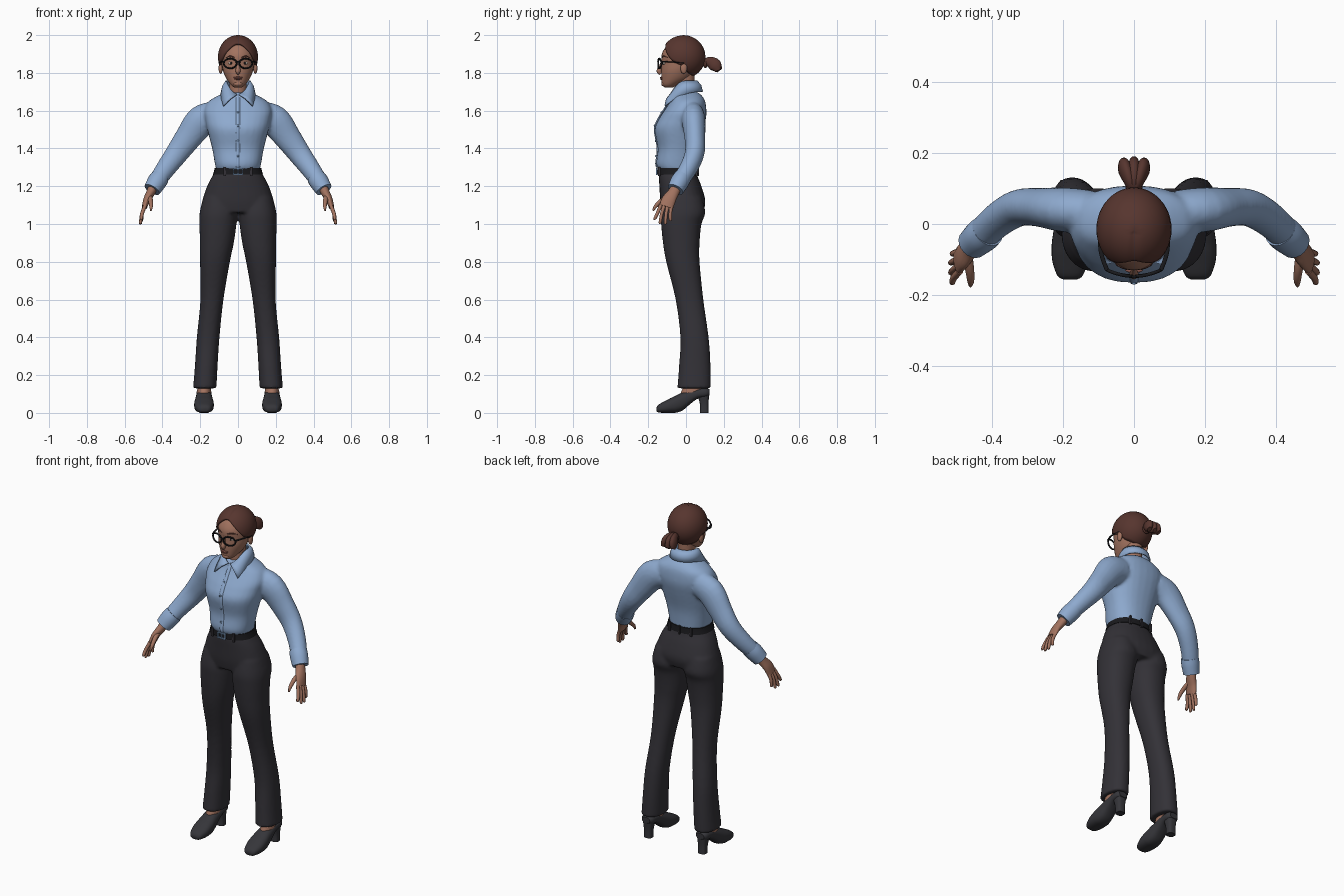
import bpy, bmesh, math
from mathutils import Vector

if "Cube" in bpy.data.objects:
    bpy.data.objects.remove(bpy.data.objects["Cube"])

def material(name, r, g, b):
    m = bpy.data.materials.new(name)
    m.diffuse_color = (r, g, b, 1)
    m.use_nodes = True
    m.node_tree.nodes["Principled BSDF"].inputs["Base Color"].default_value = m.diffuse_color
    return m

SKIN = material("skin", 0.36, 0.17, 0.115)
HAIR = material("brown_hair", 0.095, 0.036, 0.028)
SHIRT = material("blue_cotton", 0.27, 0.40, 0.62)
CLOTH = material("charcoal_cloth", 0.033, 0.031, 0.038)
SHOE = material("dark_leather", 0.036, 0.036, 0.042)
BLACK = material("black", 0.010, 0.010, 0.012)
METAL = material("buckle_metal", 0.20, 0.32, 0.50)
LIPS = material("lips", 0.27, 0.10, 0.08)
WHITE = material("eye_white", 0.60, 0.52, 0.45)

def dense(rows, k=4):
    """Catmull-Rom interpolation of parameter rows."""
    out = []
    for i in range(len(rows) - 1):
        p0, p1, p2 = rows[max(i - 1, 0)], rows[i], rows[i + 1]
        p3 = rows[min(i + 2, len(rows) - 1)]
        for j in range(k):
            t = j / k
            out.append([0.5 * (2 * b + (c - a) * t + (2 * a - 5 * b + 4 * c - d) * t * t
                        + (3 * b - a - 3 * c + d) * t ** 3) for a, b, c, d in zip(p0, p1, p2, p3)])
    return out + [list(rows[-1])]

def oval(c, u, v, a, b, p=2.0, n=28):
    pts = []
    for i in range(n):
        t = 2 * math.pi * i / n
        x, y = math.cos(t), math.sin(t)
        pts.append(c + u * a * math.copysign(abs(x) ** (2 / p), x)
                   + v * b * math.copysign(abs(y) ** (2 / p), y))
    return pts

def levels(rows, p=2.0, side=1):
    """Horizontal rings from rows of z, x centre, x radius, front y, back y."""
    return [oval(Vector((side * x, (f + k) / 2, z)), Vector((1, 0, 0)), Vector((0, 1, 0)),
                 r, (k - f) / 2, p) for z, x, r, f, k in dense(rows)]

def tube(rows, side=1, n=20, k=4, ref=(0, 1, 0)):
    """Rings across a path from rows of x, y, z, radius, second radius."""
    d = dense(rows, k)
    pts = [Vector((side * r[0], r[1], r[2])) for r in d]
    rings = []
    for i, r in enumerate(d):
        t = (pts[min(i + 1, len(d) - 1)] - pts[max(i - 1, 0)]).normalized()
        u = t.cross(Vector(ref)).normalized()
        rings.append(oval(pts[i], u, u.cross(t), r[3], r[4], 2, n))
    return rings

def build(name, lofts, mat, remesh=0, closed=False, angle=45):
    bm = bmesh.new()
    for rings in lofts:
        vs = [[bm.verts.new(p) for p in r] for r in rings]
        n = len(vs[0])
        for i in range(len(vs) - (0 if closed else 1)):
            a, b = vs[i], vs[(i + 1) % len(vs)]
            for j in range(n):
                bm.faces.new((a[j], a[(j + 1) % n], b[(j + 1) % n], b[j]))
        if not closed:
            bm.faces.new(vs[0])
            bm.faces.new(vs[-1])
    bmesh.ops.recalc_face_normals(bm, faces=bm.faces)
    ob = finish(name, bm, mat, angle)
    if remesh:
        m = ob.modifiers.new("blend", 'REMESH')
        m.mode, m.voxel_size, m.use_smooth_shade = 'VOXEL', remesh, True
        s = ob.modifiers.new("soften", 'SMOOTH')
        s.factor, s.iterations = 0.5, 5
    return ob

def finish(name, bm, mat, angle=45):
    me = bpy.data.meshes.new(name)
    bm.to_mesh(me)
    bm.free()
    me.materials.append(mat)
    me.polygons.foreach_set("use_smooth", [True] * len(me.polygons))
    me.set_sharp_from_angle(angle=math.radians(angle))
    ob = bpy.data.objects.new(name, me)
    bpy.context.collection.objects.link(ob)
    return ob

def ball(name, c, s, mat):
    bm = bmesh.new()
    bmesh.ops.create_uvsphere(bm, u_segments=16, v_segments=10, radius=1)
    for v in bm.verts:
        v.co = Vector(c) + Vector([a * b for a, b in zip(v.co, s)])
    return finish(name, bm, mat)

def box(name, c, s, mat):
    bm = bmesh.new()
    bmesh.ops.create_cube(bm, size=1)
    for v in bm.verts:
        v.co = Vector(c) + Vector([a * b for a, b in zip(v.co, s)])
    return finish(name, bm, mat)

# Shirt: torso and sleeves blended together
torso = [(1.285, 0, .115, -.145, .055), (1.32, 0, .123, -.158, .057), (1.40, 0, .137, -.150, .066),
         (1.50, 0, .163, -.166, .092), (1.56, 0, .175, -.142, .106), (1.60, 0, .180, -.116, .108),
         (1.645, 0, .160, -.086, .103), (1.675, 0, .115, -.074, .088), (1.70, 0, .062, -.058, .06)]
sleeve = [(.12, .035, 1.575, .075, .06), (.195, .04, 1.545, .083, .063), (.265, .047, 1.455, .071, .055),
          (.325, .045, 1.372, .061, .052), (.385, .01, 1.29, .052, .048), (.437, -.04, 1.215, .045, .044)]
build("shirt", [levels(torso, 2.3)] + [tube(sleeve, s) for s in (1, -1)], SHIRT, .009)
build("cuffs", [tube([(.412, -.018, 1.248, .049, .048), (.43, -.034, 1.222, .051, .049),
                      (.455, -.056, 1.182, .045, .044)], s) for s in (1, -1)], SHIRT)

# Placket and buttons
build("placket", [tube([(0, f - .001, z, .011, .005) for z, f in
      ((1.30, -.151), (1.32, -.157), (1.40, -.149), (1.50, -.164), (1.56, -.143), (1.60, -.118), (1.67, -.075))],
      n=8)], SHIRT)
for z, y in ((1.36, -.159), (1.44, -.161), (1.52, -.167), (1.59, -.13)):
    ball("button", (0, y, z), (.006, .004, .006), METAL)

# Collar: folded leaf swept from nape to front point, mirrored
bm = bmesh.new()
rows = []
for i in range(17):
    t = i / 16
    a, A, w = math.radians(90 - 176 * t), math.radians(90 - 140 * t), t ** 4
    s = max(0, -math.sin(a))
    top = Vector((.062 * math.cos(a), .06 * math.sin(a) - .004 - .018 * s, 1.757 - .072 * s * s))
    low = Vector((.086 * math.cos(A) + .022 * w, .08 * math.sin(A) + .006 - .056 * w, 1.70 - .075 * w))
    mid = (top + low) / 2 + Vector((.006 * math.cos(a), .006 * math.sin(a), .006))
    rows.append([bm.verts.new(p) for p in (top, mid, low)])
for a, b in zip(rows, rows[1:]):
    for j in (0, 1):
        bm.faces.new((a[j], b[j], b[j + 1], a[j + 1]))
collar = finish("collar", bm, SHIRT)
collar.modifiers.new("other_side", 'MIRROR')
th = collar.modifiers.new("thickness", 'SOLIDIFY')
th.thickness, th.offset = .008, 0

# Trousers: hips and legs blended together
hips = [(1.285, 0, .117, -.142, .053), (1.25, 0, .138, -.144, .062), (1.20, 0, .164, -.141, .082),
        (1.12, 0, .190, -.136, .103), (1.06, 0, .196, -.125, .09)]
leg = [(1.14, .100, .085, -.12, .085), (1.06, .103, .100, -.134, .102), (1.0, .106, .098, -.132, .082),
       (.90, .112, .090, -.122, .072), (.80, .122, .079, -.105, .072), (.60, .138, .061, -.055, .092),
       (.40, .158, .060, -.030, .120), (.25, .168, .060, -.037, .130), (.130, .176, .062, -.046, .132)]
build("trousers", [levels(hips, 2.3)] + [levels(leg, 2.2, s) for s in (1, -1)], CLOTH, .009)

# Belt, loops and buckle
build("belt", [levels([(1.262, 0, .133, -.151, .064), (1.28, 0, .127, -.150, .061),
                       (1.297, 0, .123, -.149, .059)], 2.3)], BLACK, angle=40)
for x, y in ((.07, -.142), (-.07, -.142), (.07, .055), (-.07, .055), (0, .063)):
    box("belt_loop", (x, y, 1.278), (.012, .012, .05), CLOTH)
for z in (1.263, 1.293):
    box("buckle_bar", (0, -.156, z), (.052, .008, .007), METAL)
for x in (-.024, 0, .024):
    box("buckle_post", (x, -.156, 1.278), (.007, .008, .03), METAL)

# Shoes: rows of y, bottom, top, half width
shoe = [(-.156, .010, .028, .020), (-.145, .002, .044, .036), (-.105, 0, .066, .050), (-.06, 0, .088, .052),
        (-.02, .012, .108, .047), (.02, .045, .120, .042), (.06, .074, .128, .040), (.105, .082, .132, .038),
        (.124, .092, .125, .026)]
for s in (1, -1):
    build("shoe", [[oval(Vector((s * .18, y, max((b + t) / 2, (t - b) / 2))), Vector((1, 0, 0)),
                         Vector((0, 0, 1)), w, (t - b) / 2, 2.5) for y, b, t, w in dense(shoe)]], SHOE)
    build("heel", [levels([(0, .18, .024, .074, .120), (.05, .18, .025, .073, .119),
                           (.11, .18, .034, .055, .124)], 3, s)], SHOE)
    build("ankle", [levels([(.085, .18, .036, -.035, .09), (.12, .18, .036, -.022, .09),
                            (.17, .178, .034, .0, .09)], 2, s)], SKIN)

# Hands: palm, four fingers and thumb
for s in (1, -1):
    parts = [tube([(.447, -.048, 1.20, .025, .028), (.463, -.067, 1.165, .023, .030),
                   (.482, -.090, 1.13, .019, .037), (.495, -.105, 1.09, .014, .037)], s)]
    for y0, y1, x1, z1 in ((-.133, -.165, .512, 1.022), (-.114, -.137, .516, 1.002),
                           (-.095, -.109, .516, 1.0), (-.077, -.083, .510, 1.015)):
        parts.append(tube([(.491, y0, 1.10, .010, .010), (.508, (y0 + y1) / 2 - .003, 1.055, .010, .009),
                           (x1, y1, z1 + .006, .008, .008), (x1, y1, z1, .003, .003)], s, 10))
    parts.append(tube([(.470, -.085, 1.15, .013, .015), (.463, -.128, 1.125, .012, .013),
                       (.460, -.160, 1.095, .010, .010), (.461, -.175, 1.07, .004, .004)], s, 10, ref=(1, 0, 0)))
    build("hand", parts, SKIN)

# Neck and head
build("neck", [levels([(1.66, 0, .052, -.055, .055), (1.72, 0, .046, -.058, .045),
                       (1.80, 0, .048, -.055, .045)])], SKIN)
build("head", [levels([(1.722, 0, .018, -.112, -.070), (1.737, 0, .038, -.126, -.04), (1.77, 0, .062, -.130, .02),
                       (1.81, 0, .079, -.131, .048), (1.85, 0, .086, -.129, .072), (1.89, 0, .088, -.130, .08),
                       (1.92, 0, .082, -.119, .075), (1.95, 0, .066, -.094, .055), (1.975, 0, .03, -.05, .02)])], SKIN)
build("nose", [tube([(0, -.122, 1.868, .006, .008), (0, -.134, 1.835, .010, .009), (0, -.142, 1.81, .013, .014),
                     (0, -.132, 1.797, .008, .010)], n=12)], SKIN)
ball("upper_lip", (0, -.130, 1.775), (.025, .008, .005), LIPS)
ball("lower_lip", (0, -.129, 1.768), (.021, .008, .005), LIPS)
ball("chin", (0, -.116, 1.742), (.024, .015, .014), SKIN)

# Hair cap: dome swept down to a hairline that varies around the head
LINE = [(-1, 1.778), (-.3, 1.80), (0, 1.835), (.3, 1.85), (.55, 1.868), (.85, 1.925), (.96, 1.95), (1.01, 1.963)]
def hairline(s):
    for (a, za), (b, zb) in zip(LINE, LINE[1:]):
        if s <= b:
            return za + (zb - za) * (s - a) / (b - a)
bm = bmesh.new()
N, M = 48, 14
crown = bm.verts.new((0, -.015, 2.0))
grid = []
for i in range(N):
    a = 2 * math.pi * i / N
    reach = math.acos((hairline(-math.sin(a)) - 1.885) / .115)
    col = [crown]
    for j in range(1, M + 1):
        p = reach * j / M
        x = .106 * math.sin(p) * math.cos(a)
        dip = .004 * math.exp(-(x / .01) ** 2) if a > math.pi else 0
        col.append(bm.verts.new((x, -.015 + .118 * math.sin(p) * math.sin(a), 1.885 + .115 * math.cos(p) - dip)))
    grid.append(col)
for i in range(N):
    a, b = grid[i], grid[(i + 1) % N]
    bm.faces.new((crown, a[1], b[1]))
    for j in range(1, M):
        bm.faces.new((a[j], a[j + 1], b[j + 1], b[j]))
bmesh.ops.recalc_face_normals(bm, faces=bm.faces)
hair = finish("hair", bm, HAIR)
th = hair.modifiers.new("thickness", 'SOLIDIFY')
th.thickness, th.offset = .014, -1

# Ponytail: a tie and three flared locks
ball("hair_tie", (0, .103, 1.852), (.024, .014, .026), HAIR)
build("ponytail", [tube([(0, .095, 1.855, .016, .014), (x * .5, .125, 1.858, .028, .018),
                         (x, .155, 1.84, .034, .019), (x * 1.2, .178 - abs(x) * .3, 1.812, .016, .012)],
                        ref=(1, 0, 0)) for x in (-.026, 0, .026)], HAIR)

# Eyes, brows, ears and glasses
for s in (1, -1):
    ball("eye", (s * .036, -.114, 1.852), (.015, .008, .008), WHITE)
    ball("iris", (s * .036, -.120, 1.852), (.006, .004, .007), BLACK)
    build("brow", [tube([(.018, -.127, 1.882, .003, .003), (.042, -.117, 1.888, .004, .004),
                         (.064, -.095, 1.880, .002, .002)], s, 8, ref=(0, 0, 1))], HAIR)
    ball("ear", (s * .092, -.012, 1.825), (.011, .018, .030), SKIN)
    rim = []
    for i in range(28):
        t = 2 * math.pi * i / 28
        d = Vector((math.cos(t), 0, math.sin(t)))
        x = .041 * s + .034 * d.x
        c = Vector((x, -.147 + 3 * x * x, 1.850 + .026 * d.z))
        rim.append(oval(c, d, Vector((0, 1, 0)), .0045, .005, 2, 8))
    build("glasses_rim", [rim], BLACK, closed=True)
    build("glasses_temple", [tube([(.076, -.130, 1.858, .004, .006), (.093, -.08, 1.858, .003, .006),
                                   (.098, -.01, 1.852, .003, .005)], s, 8, ref=(1, 0, 0))], BLACK)
build("glasses_bridge", [tube([(-.009, -.147, 1.856, .004, .004), (0, -.149, 1.859, .004, .004),
                               (.009, -.147, 1.856, .004, .004)], n=8)], BLACK)
